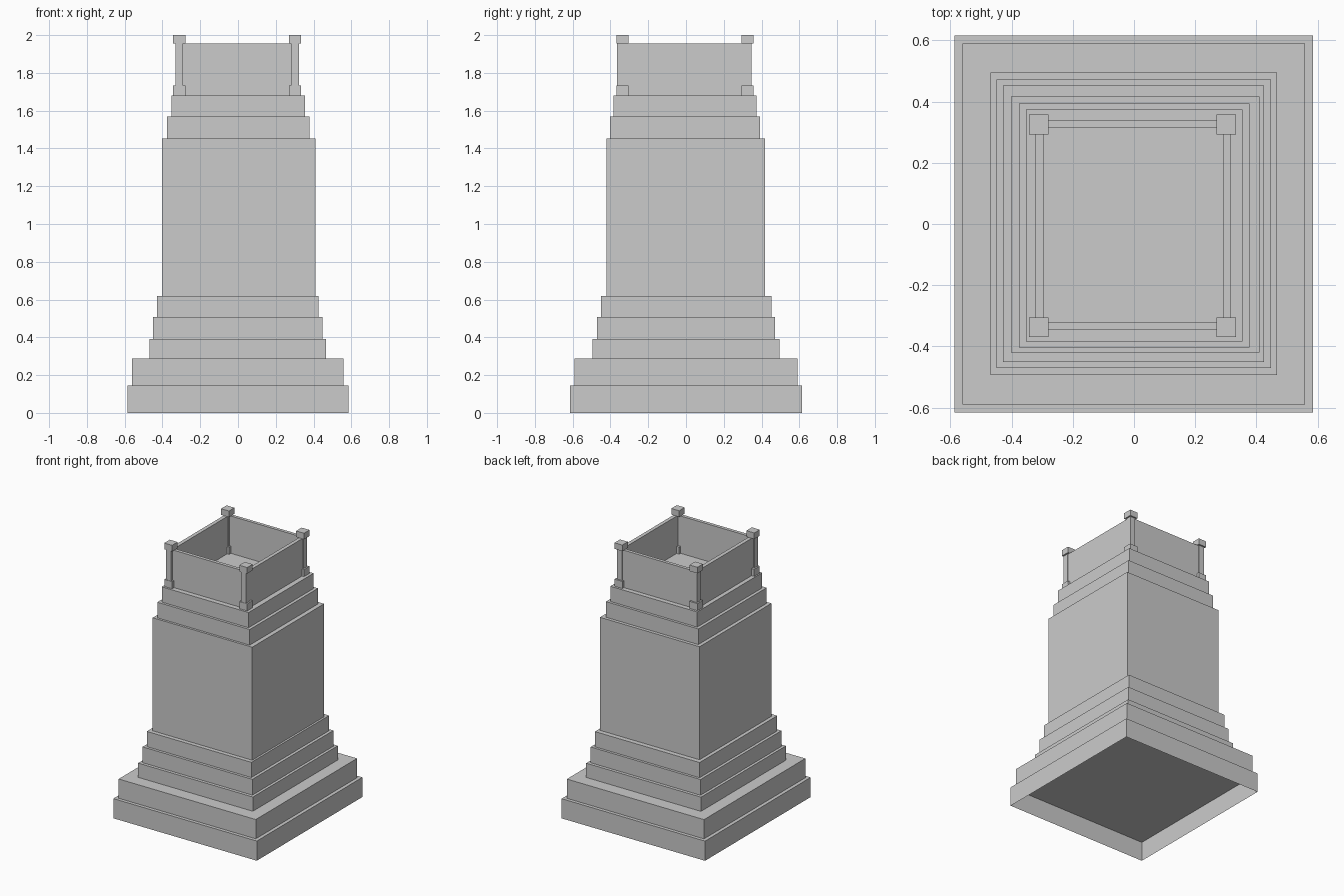
import bpy
import bmesh

default = bpy.data.objects.get("Cube")
if default:
    bpy.data.objects.remove(default, do_unlink=True)

stone = bpy.data.materials.new("grey_stone")
stone.use_nodes = True
grey = (0.6, 0.6, 0.6, 1)
stone.diffuse_color = grey
stone.node_tree.nodes["Principled BSDF"].inputs["Base Color"].default_value = grey


def box(name, x, y, z, open_bottom=False):
    """Box spanning three (low, high) ranges."""
    bm = bmesh.new()
    bmesh.ops.create_cube(bm, size=1)
    for v in bm.verts:
        v.co = [r[0] if c < 0 else r[1] for c, r in zip(v.co, (x, y, z))]
    if open_bottom:
        bm.normal_update()
        down = [f for f in bm.faces if f.normal.z < -0.5]
        bmesh.ops.delete(bm, geom=down, context="FACES_ONLY")
    mesh = bpy.data.meshes.new(name)
    bm.to_mesh(mesh)
    bm.free()
    mesh.materials.append(stone)
    obj = bpy.data.objects.new(name, mesh)
    bpy.context.collection.objects.link(obj)
    return obj


# Stacked tiers: name, x range, y range, top height
tiers = [
    ("plinth", (-.586, .584), (-.615, .615), .145),
    ("plinth_step", (-.56, .558), (-.59, .59), .287),
    ("lower_step_1", (-.469, .467), (-.494, .495), .392),
    ("lower_step_2", (-.449, .447), (-.471, .472), .508),
    ("lower_step_3", (-.428, .425), (-.451, .453), .62),
    ("shaft_body", (-.402, .41), (-.42, .417), 1.453),
    ("upper_step_1", (-.376, .378), (-.403, .393), 1.568),
    ("upper_step_2", (-.353, .355), (-.384, .374), 1.68),
]
base = 0
for name, x, y, top in tiers:
    box(name, x, y, (base, top), open_bottom=(name == "plinth"))
    base = top

# Parapet walls around the open top
rail = 1.955
box("front_wall", (-.31, .30), (-.347, -.322), (base, rail))
box("back_wall", (-.31, .30), (.315, .339), (base, rail))
box("right_wall", (-.322, -.294), (-.36, .345), (base, rail))
box("left_wall", (.29, .317), (-.36, .345), (base, rail))

# Corner posts with square feet and caps
for side, cx in (("right", -.311), ("left", .301)):
    for end, cy in (("front", -.337), ("back", .325)):
        def block(part, half, low, high, dy=0):
            box(f"{end}_{side}_{part}", (cx - half, cx + half),
                (cy + dy - half, cy + dy + half), (low, high))
        block("post_foot", .032, base, 1.732)
        block("post", .021, 1.732, rail, -.008 if end == "front" else 0)
        block("post_cap", .032, rail, 2)
